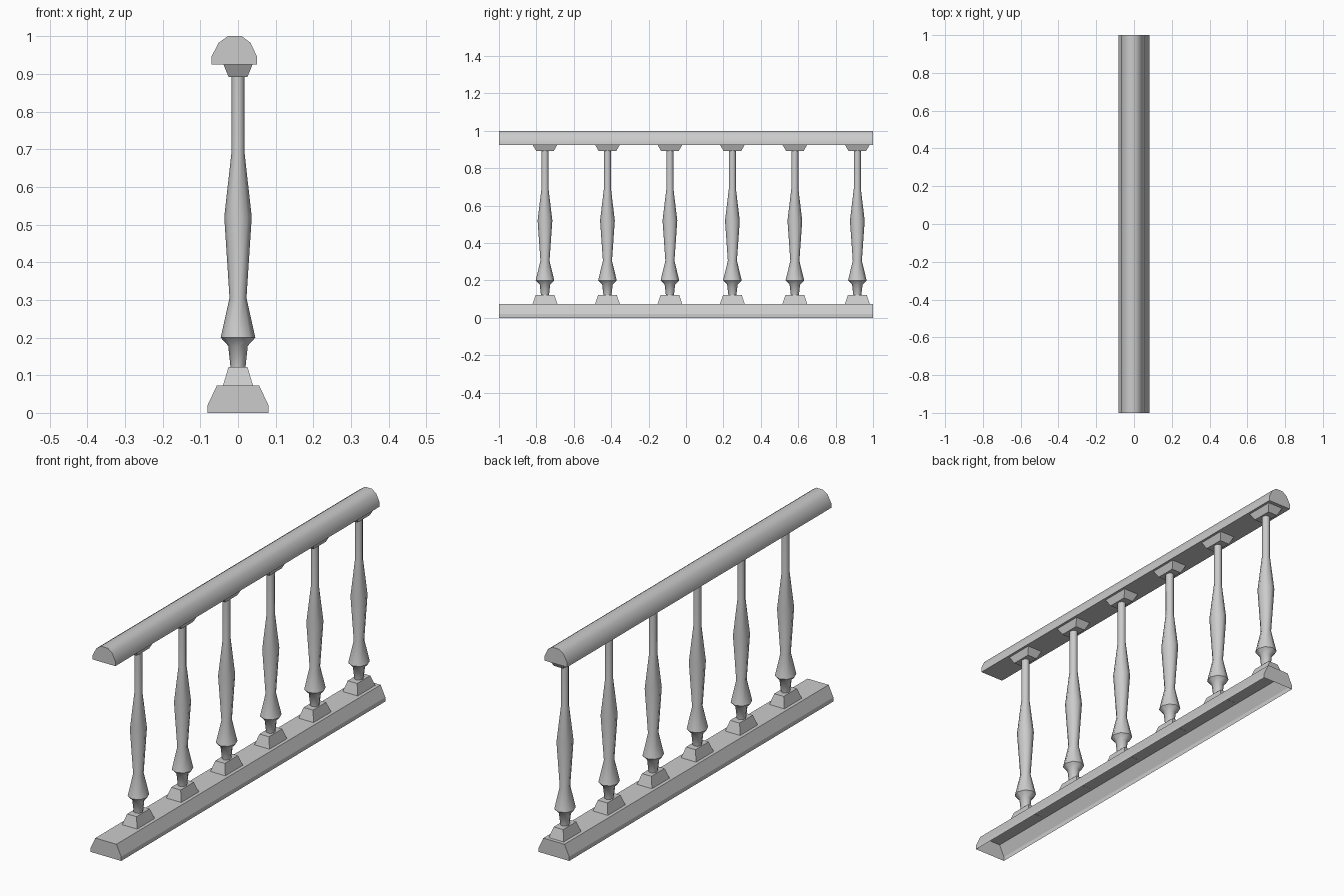
import bpy, bmesh, math

if "Cube" in bpy.data.objects:
    bpy.data.objects.remove(bpy.data.objects["Cube"])


def finish(bm, name, smooth=None):
    bmesh.ops.recalc_face_normals(bm, faces=bm.faces)
    mesh = bpy.data.meshes.new(name)
    bm.to_mesh(mesh)
    bm.free()
    ob = bpy.data.objects.new(name, mesh)
    bpy.context.collection.objects.link(ob)
    if smooth:
        bpy.ops.object.select_all(action='DESELECT')
        bpy.context.view_layer.objects.active = ob
        ob.select_set(True)
        bpy.ops.object.shade_smooth_by_angle(angle=math.radians(smooth))
    return ob


def rail(name, profile, open_bottom=False, smooth=None):
    """Extrude an xz profile along the full length; last edge is the underside."""
    bm = bmesh.new()
    a = [bm.verts.new((x, -1, z)) for x, z in profile]
    b = [bm.verts.new((x, 1, z)) for x, z in profile]
    n = len(profile)
    bm.faces.new(a)
    bm.faces.new(b[::-1])
    for i in range(n - 1 if open_bottom else n):
        j = (i + 1) % n
        bm.faces.new((a[j], a[i], b[i], b[j]))
    return finish(bm, name, smooth)


def loft(name, rings, y, caps=True, smooth=None):
    """Bridge a stack of equal-sized rings of (x, y, z) points."""
    bm = bmesh.new()
    loops = [[bm.verts.new((px, py + y, pz)) for px, py, pz in r] for r in rings]
    n = len(loops[0])
    for lo, hi in zip(loops, loops[1:]):
        for i in range(n):
            j = (i + 1) % n
            bm.faces.new((lo[i], lo[j], hi[j], hi[i]))
    if caps:
        bm.faces.new(loops[0][::-1])
        bm.faces.new(loops[-1])
    return finish(bm, name, smooth)


def rect(hx, hy, z):
    return [(-hx, -hy, z), (hx, -hy, z), (hx, hy, z), (-hx, hy, z)]


def ring(r, z, sides=8):
    pts = [2 * math.pi * i / sides for i in range(sides)]
    return [(r * math.cos(t), 1.08 * r * math.sin(t), z) for t in pts]


# Hollow bottom rail and rounded handrail
rail("bottom_rail", [(-0.081, 0), (-0.081, 0.02), (-0.056, 0.073),
                     (0.056, 0.073), (0.081, 0.02), (0.081, 0)], open_bottom=True)
rail("handrail", [(-0.07, 0.925), (-0.07, 0.947), (-0.051, 0.983), (-0.027, 1.0),
                  (0.01, 1.0), (0.033, 0.983), (0.05, 0.947), (0.05, 0.925)], smooth=40)

# Turned balusters, each with a plinth below and a cap block above
turned = [(0.02, 0.122), (0.026, 0.178), (0.046, 0.2), (0.0225, 0.305),
          (0.0365, 0.52), (0.0175, 0.69), (0.0175, 0.892)]
for k in range(6):
    y = -0.754 + 0.334 * k
    loft("plinth", [rect(0.04, 0.067, 0.072), rect(0.025, 0.05, 0.122)], y)
    loft("baluster", [ring(r, z) for r, z in turned], y, caps=False, smooth=50)
    loft("cap_block", [rect(0.025, 0.047, 0.892), rect(0.039, 0.067, 0.926)], y)
